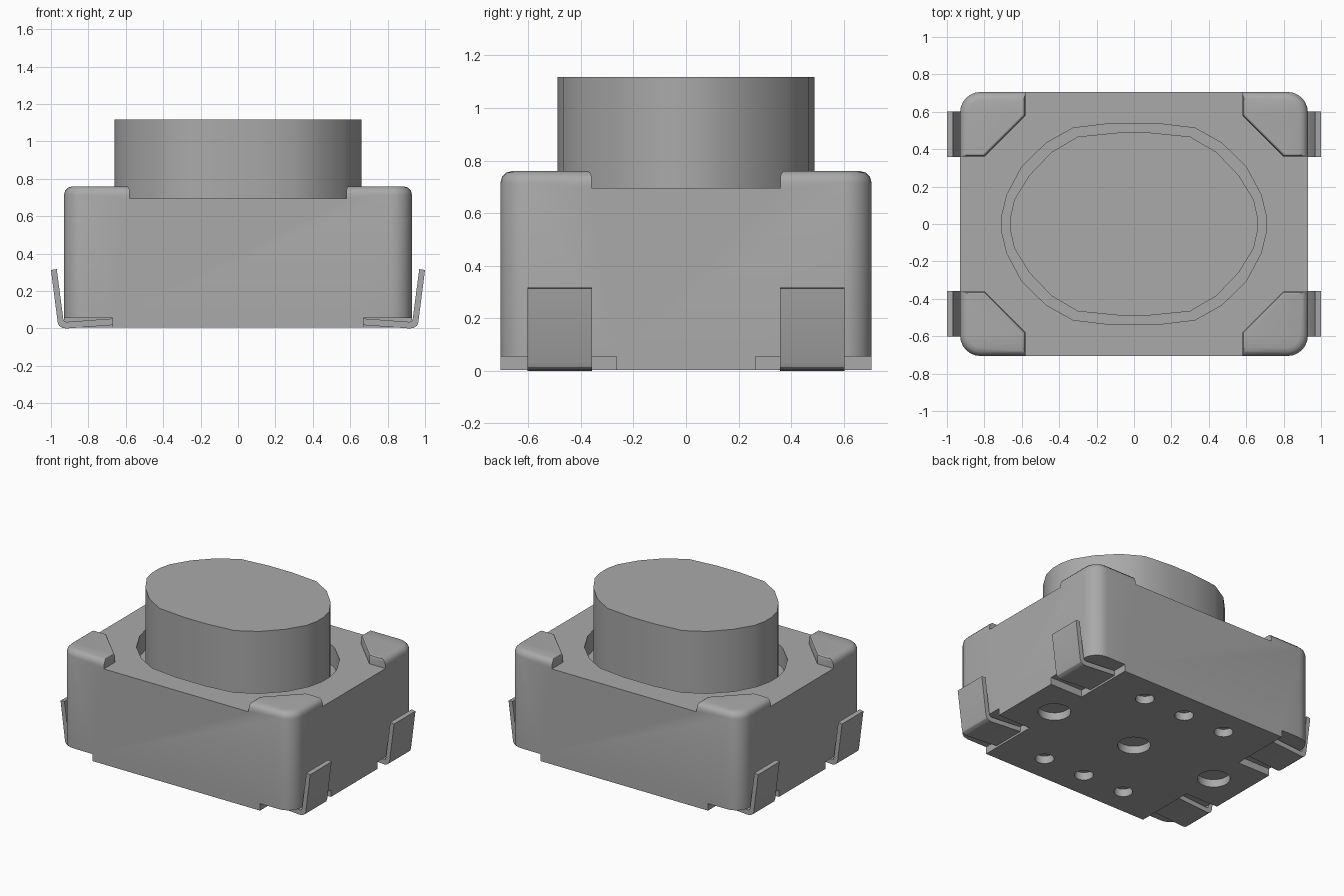
import bpy, bmesh, math

cube = bpy.data.objects.get("Cube")
if cube:
    bpy.data.objects.remove(cube, do_unlink=True)

grey = bpy.data.materials.new("plain_grey")
grey.use_nodes = True
COLOUR = (0.4, 0.4, 0.4, 1)
grey.diffuse_color = COLOUR
grey.node_tree.nodes["Principled BSDF"].inputs["Base Color"].default_value = COLOUR


def make(name, bm):
    bmesh.ops.recalc_face_normals(bm, faces=bm.faces)
    mesh = bpy.data.meshes.new(name)
    bm.to_mesh(mesh)
    bm.free()
    mesh.materials.append(grey)
    ob = bpy.data.objects.new(name, mesh)
    bpy.context.collection.objects.link(ob)
    return ob


def activate(ob):
    bpy.ops.object.select_all(action='DESELECT')
    ob.select_set(True)
    bpy.context.view_layer.objects.active = ob


def smooth(ob):
    activate(ob)
    bpy.ops.object.shade_smooth_by_angle(angle=math.radians(32))


def loft(bm, rings):
    """Closed solid through rings that have equal point counts."""
    loops = [[bm.verts.new(p) for p in ring] for ring in rings]
    n = len(loops[0])
    for a, b in zip(loops, loops[1:]):
        for i in range(n):
            j = (i + 1) % n
            bm.faces.new((a[i], a[j], b[j], b[i]))
    bm.faces.new(loops[0][::-1])
    bm.faces.new(loops[-1])


def box(bm, x0, x1, y0, y1, z0, z1):
    loft(bm, [[(x0, y0, z), (x1, y0, z), (x1, y1, z), (x0, y1, z)] for z in (z0, z1)])


def four_way(quarter):
    """Mirror a first-quadrant outline into a full loop."""
    left = [(-x, y) for x, y in reversed(quarter)]
    half = quarter + left
    return half + [(-x, -y) for x, y in half]


def at(points, z):
    return [(x, y, z) for x, y in points]


def cut(ob, bm):
    cutter = make("cutter", bm)
    cutter.hide_render = True
    mod = ob.modifiers.new("cut", 'BOOLEAN')
    mod.operation = 'DIFFERENCE'
    mod.solver = 'EXACT'
    mod.object = cutter
    activate(ob)
    bpy.ops.object.modifier_apply(modifier=mod.name)
    bpy.data.objects.remove(cutter, do_unlink=True)


SIGNS = [(sx, sy) for sx in (-1, 1) for sy in (-1, 1)]
W, D, BASE, DECK, TOP = 0.93, 0.706, 0.004, 0.695, 0.76

# Housing block with rounded uprights and softened top rim
bm = bmesh.new()
box(bm, -W, W, -D, D, BASE, TOP)
uprights = [e for e in bm.edges if abs(e.verts[0].co.z - e.verts[1].co.z) > 0.1]
bmesh.ops.bevel(bm, geom=uprights, offset=0.11, segments=6, profile=0.5, affect='EDGES')
rim = [e for e in bm.edges if all(v.co.z > TOP - 0.001 for v in e.verts)]
bmesh.ops.bevel(bm, geom=rim, offset=0.045, segments=3, profile=0.5, affect='EDGES')
housing = make("housing", bm)


# Lower the deck between the four corner caps
def deck_outline(o):
    return four_way([(1.2, 0.36 + o), (0.80 + 0.414 * o, 0.36 + o),
                     (0.58 + o, 0.58 + 0.414 * o), (0.58 + o, 1.0)])


bm = bmesh.new()
loft(bm, [at(deck_outline(o), z) for z, o in
          ((DECK, 0), (0.742, 0), (0.755, 0.005), (0.765, 0.02), (0.9, 0.02))])
cut(housing, bm)

# Well around the button
well = [(0.705, 0.05), (0.68, 0.155), (0.60, 0.305), (0.47, 0.433), (0.326, 0.513), (0.12, 0.538)]
bm = bmesh.new()
loft(bm, [at(four_way(well), z) for z in (0.55, 0.9)])
cut(housing, bm)

# Terminal pockets under the corners
bm = bmesh.new()
for sx, sy in SIGNS:
    x, y = sorted((sx * 0.67, sx * 1.2)), sorted((sy * 0.265, sy * 1.0))
    box(bm, *x, *y, -0.1, 0.055)
cut(housing, bm)

# Round recesses in the underside
bm = bmesh.new()
holes = [(x, 0, 0.108) for x in (-0.68, 0, 0.68)]
holes += [(x, y, 0.062) for x in (-0.336, 0, 0.336) for y in (-0.51, 0.51)]
for hx, hy, r in holes:
    ring = [(hx + r * math.cos(math.tau * i / 24), hy + r * math.sin(math.tau * i / 24))
            for i in range(24)]
    loft(bm, [at(ring, z) for z in (-0.1, 0.06)])
cut(housing, bm)
smooth(housing)

# Push button
outline = [(0.66, 0.04), (0.64, 0.13), (0.56, 0.26), (0.44, 0.385), (0.30, 0.467), (0.09, 0.488)]
bm = bmesh.new()
loft(bm, [at(four_way(outline), z) for z in (0.55, 1.117)])
smooth(make("push_button", bm))

# Bent sheet terminals
strip = [(0.67, 0.018), (0.92, 0), (0.941, 0.004), (0.957, 0.015), (0.964, 0.032), (1.0, 0.313),
         (0.969, 0.317), (0.934, 0.05), (0.93, 0.04), (0.918, 0.035), (0.67, 0.053)]
for sx, sy in SIGNS:
    bm = bmesh.new()
    loft(bm, [[(sx * x, sy * y, z) for x, z in strip] for y in (0.357, 0.602)])
    name = ("front" if sy < 0 else "back") + ("_left" if sx > 0 else "_right") + "_terminal"
    smooth(make(name, bm))
